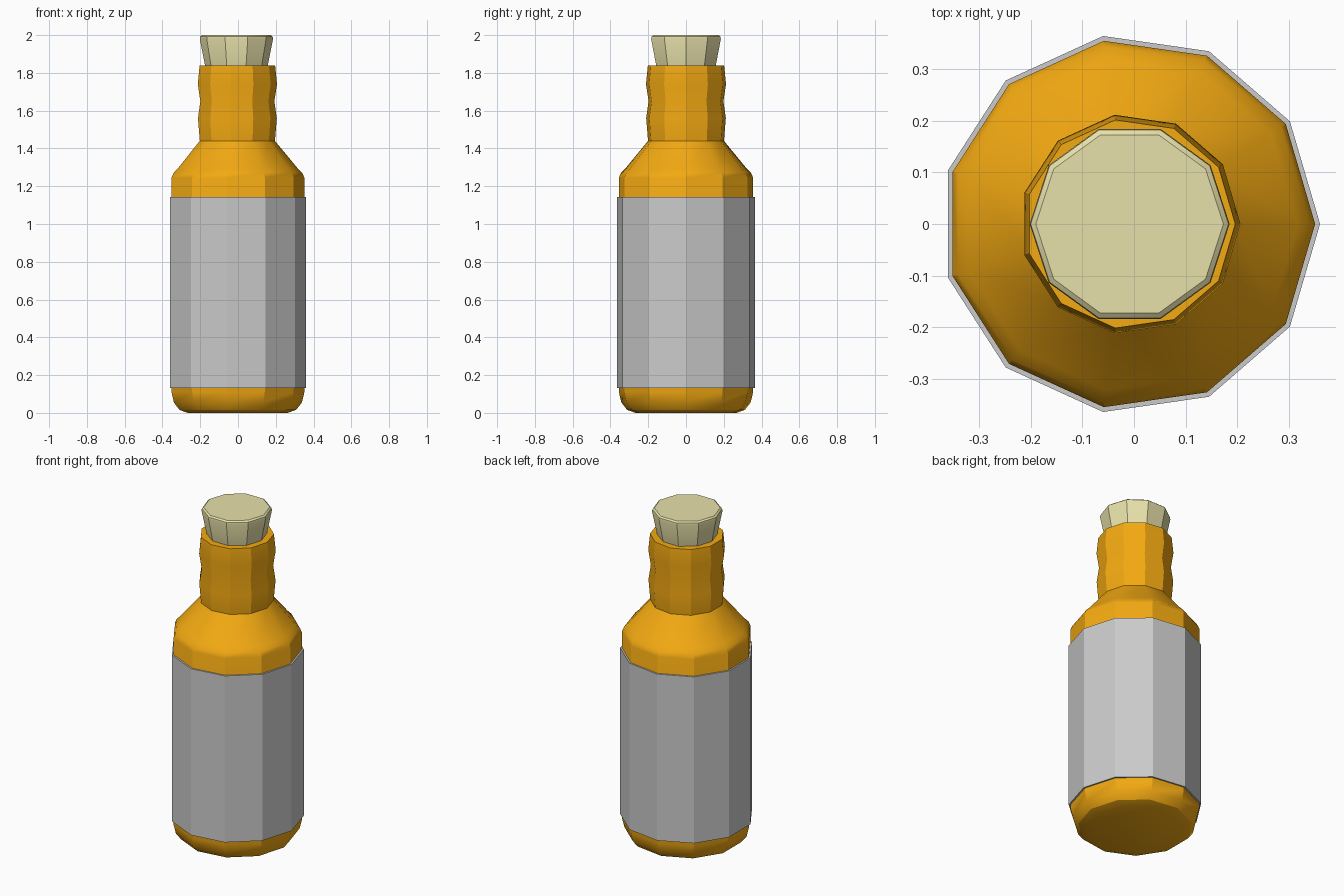
import bpy, bmesh
from math import cos, sin, pi, radians

if "Cube" in bpy.data.objects:
    bpy.data.objects.remove(bpy.data.objects["Cube"])


def material(name, color):
    m = bpy.data.materials.new(name)
    m.diffuse_color = (*color, 1)
    m.use_nodes = True
    m.node_tree.nodes["Principled BSDF"].inputs["Base Color"].default_value = m.diffuse_color
    return m


def lathe(name, profile, sides, cx, mat=None, closed=False):
    """Spin (radius, z) points into a low-poly solid; closed joins last ring to first."""
    bm = bmesh.new()
    rings = [[bm.verts.new((cx + r * cos(2 * pi * i / sides), r * sin(2 * pi * i / sides), z))
              for i in range(sides)] for r, z in profile]
    pairs = list(zip(rings, rings[1:]))
    if closed:
        pairs.append((rings[-1], rings[0]))
    else:
        bm.faces.new(rings[0])
        bm.faces.new(rings[-1])
    for a, b in pairs:
        for i in range(sides):
            j = (i + 1) % sides
            bm.faces.new((a[i], a[j], b[j], b[i]))
    bmesh.ops.recalc_face_normals(bm, faces=bm.faces)
    me = bpy.data.meshes.new(name)
    bm.to_mesh(me)
    bm.free()
    ob = bpy.data.objects.new(name, me)
    bpy.context.collection.objects.link(ob)
    if mat:
        me.materials.append(mat)
    bpy.ops.object.select_all(action='DESELECT')
    ob.select_set(True)
    bpy.context.view_layer.objects.active = ob
    bpy.ops.object.shade_smooth_by_angle(angle=radians(30))
    return ob


amber = material("amber_glass", (0.9, 0.4, 0.006))
tan = material("cork_tan", (0.8, 0.75, 0.4))

# Bottle: rounded base, straight body, sloped shoulder, wavy neck
lathe("bottle", [(0.27, 0), (0.315, 0.016), (0.346, 0.055), (0.359, 0.11),
                 (0.359, 1.245), (0.348, 1.27), (0.325, 1.293), (0.203, 1.44),
                 (0.213, 1.56), (0.2, 1.65), (0.214, 1.74), (0.204, 1.84)],
      11, -0.0075, amber)

# Label wrapped around the body
lathe("label", [(0.355, 0.132), (0.3685, 0.132), (0.3685, 1.143), (0.355, 1.143)],
      11, -0.0075, closed=True)

# Tapered stopper with a softened top edge
lathe("cork", [(0.155, 1.78), (0.166, 1.84), (0.194, 1.98), (0.192, 1.992), (0.182, 2.0)],
      10, -0.0085, tan)
